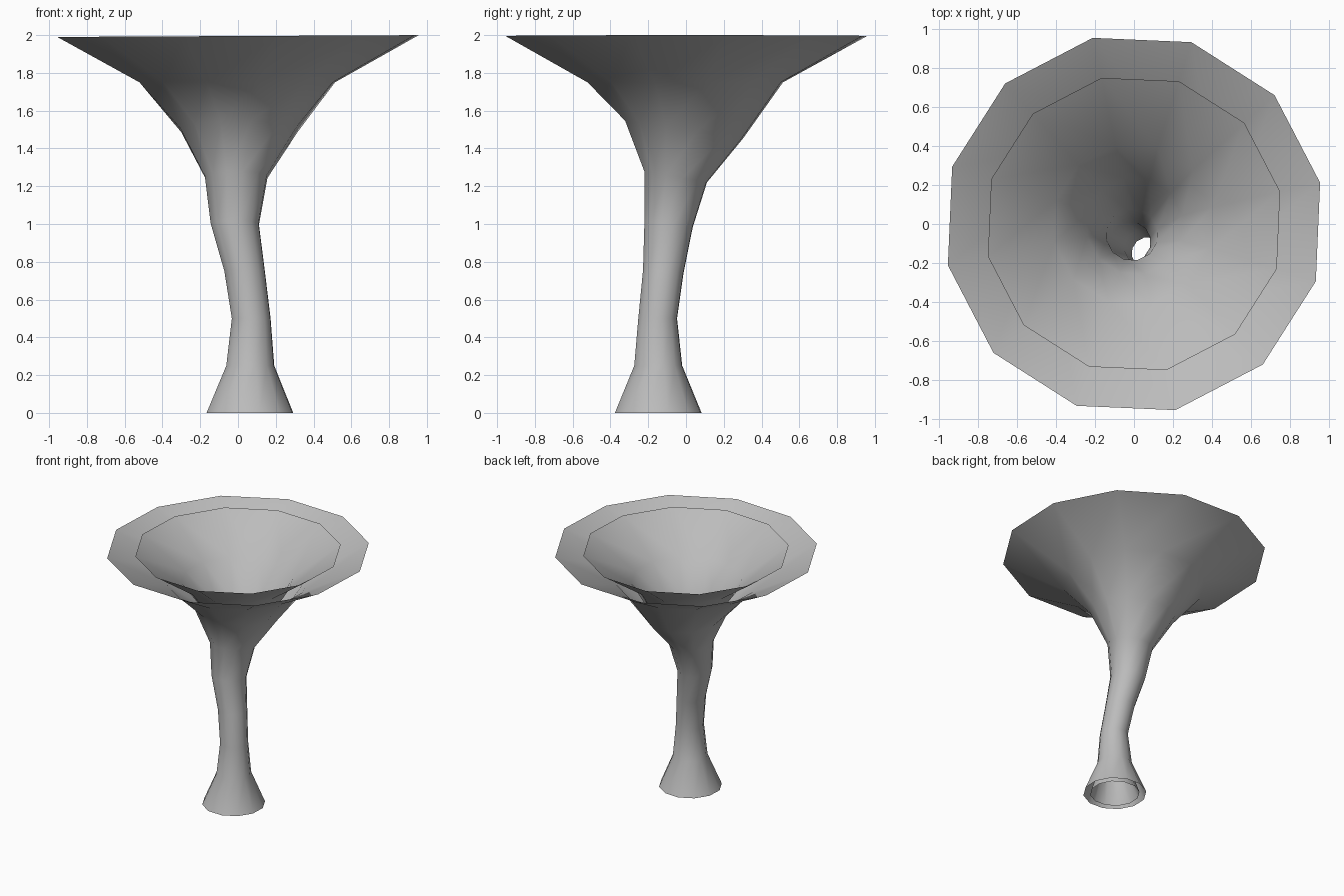
import bpy, bmesh, math
from mathutils import Vector

cube = bpy.data.objects.get("Cube")
if cube:
    bpy.data.objects.remove(cube, do_unlink=True)

grey = bpy.data.materials.new("plain grey")
grey.use_nodes = True
colour = (0.5, 0.5, 0.5, 1)
grey.diffuse_color = colour
grey.node_tree.nodes["Principled BSDF"].inputs["Base Color"].default_value = colour

SIDES = 12
TURN = math.radians(12.5)

# Rings along the bent stem: centre x, y, z, radius, tilt along y
RINGS = [
    (0.063, -0.147, 0.0, 0.235, 0),
    (0.065, -0.147, 0.25, 0.13, 0),
    (0.07, -0.15, 0.5, 0.105, 0),
    (0.035, -0.12, 0.75, 0.11, -0.06),
    (-0.017, -0.092, 1.0, 0.131, -0.13),
    (-0.01, -0.055, 1.25, 0.17, -0.18),
    (0.005, -0.01, 1.5, 0.32, -0.15),
    (-0.004, -0.004, 1.75, 0.53, 0),
    (0.0, 0.0, 1.995, 0.98, 0),
]


def flared_tube(name, scale, inward):
    """Open tube lofted through the rings."""
    bm = bmesh.new()
    loops = []
    for x, y, z, radius, tilt in RINGS:
        loop = []
        for i in range(SIDES):
            a = TURN + math.tau * i / SIDES
            dx, dy = radius * scale * math.cos(a), radius * scale * math.sin(a)
            lean = 0.005 * dx if z > 1.9 else 0
            loop.append(bm.verts.new(Vector((x + dx, y + dy, z + tilt * dy + lean))))
        loops.append(loop)
    for low, high in zip(loops, loops[1:]):
        for i in range(SIDES):
            j = (i + 1) % SIDES
            bm.faces.new((low[i], low[j], high[j], high[i]))
    if inward:
        bmesh.ops.reverse_faces(bm, faces=bm.faces[:])
    for face in bm.faces:
        face.smooth = True
    mesh = bpy.data.meshes.new(name)
    bm.to_mesh(mesh)
    bm.free()
    mesh.materials.append(grey)
    obj = bpy.data.objects.new(name, mesh)
    bpy.context.collection.objects.link(obj)
    return obj


# Outer wall and the narrower lining inside it, both open at the ends
flared_tube("outer_funnel", 1.0, False)
flared_tube("inner_funnel", 0.785, True)
